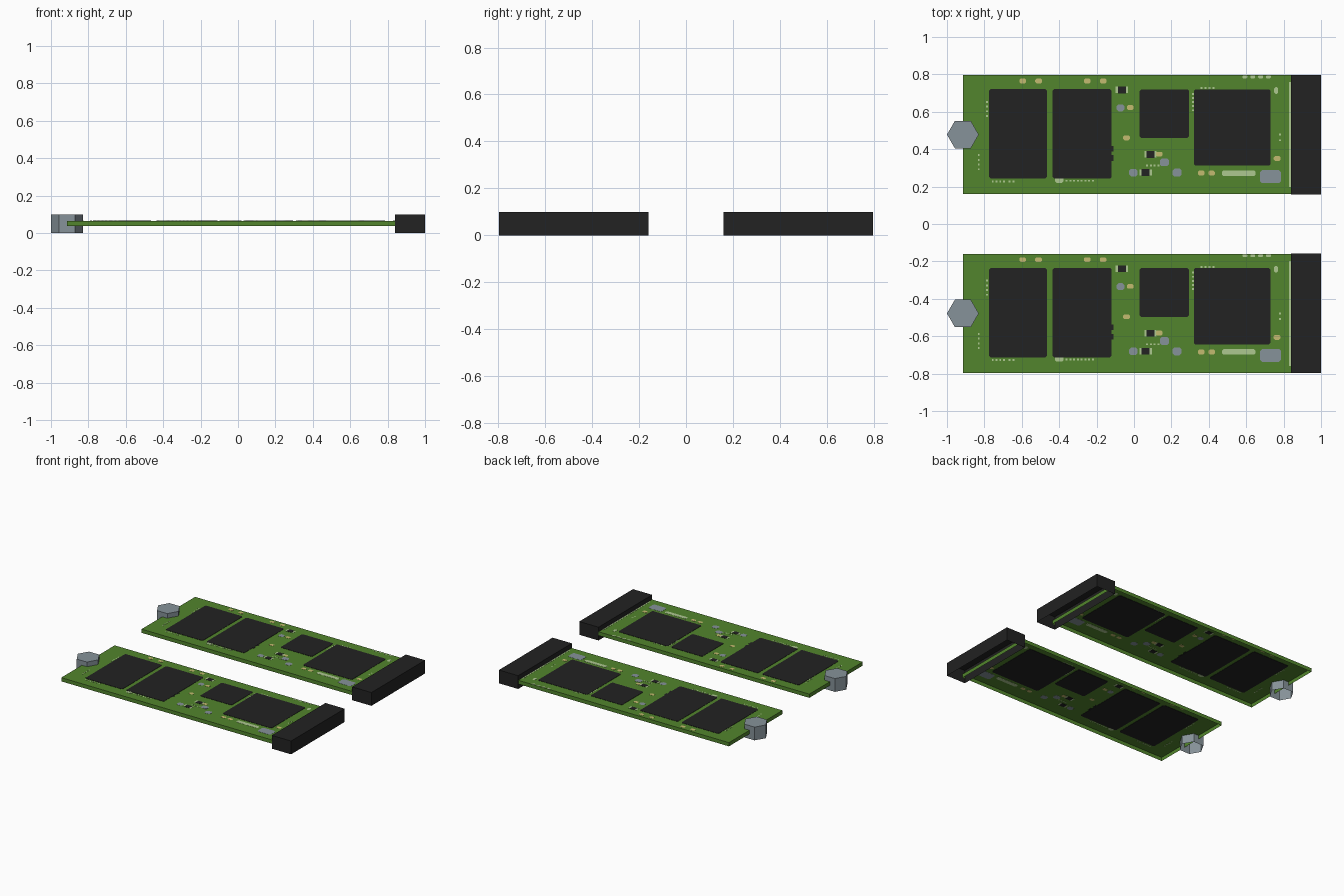
import bpy, bmesh, math

cube = bpy.data.objects.get("Cube")
if cube:
    bpy.data.objects.remove(cube, do_unlink=True)


def material(name, rgb):
    m = bpy.data.materials.new(name)
    m.use_nodes = True
    m.diffuse_color = (*rgb, 1)
    m.node_tree.nodes["Principled BSDF"].inputs["Base Color"].default_value = (*rgb, 1)
    return m


GREEN = material("board green", (0.085, 0.235, 0.026))
BLACK = material("plastic black", (0.016, 0.016, 0.016))
STEEL = material("steel grey", (0.24, 0.29, 0.32))
GOLD = material("pad gold", (0.55, 0.50, 0.16))
PALE = material("print pale green", (0.42, 0.58, 0.28))

TOP = 0.065          # height of the board surface
HALF = 0.318         # half width of a board


def prism(name, outline, z0, z1, mat, closed):
    """Extrude an outline upwards; an open prism has no underside."""
    bm = bmesh.new()
    low = [bm.verts.new((x, y, z0)) for x, y in outline]
    high = [bm.verts.new((x, y, z1)) for x, y in outline]
    n = len(outline)
    for i in range(n):
        j = (i + 1) % n
        bm.faces.new((low[i], low[j], high[j], high[i]))
    bm.faces.new(high)
    if closed:
        bm.faces.new(low[::-1])
    mesh = bpy.data.meshes.new(name)
    bm.to_mesh(mesh)
    bm.free()
    mesh.materials.append(mat)
    ob = bpy.data.objects.new(name, mesh)
    bpy.context.collection.objects.link(ob)
    return ob


def rect(x0, x1, y0, y1, cut=0):
    """Rectangle, with clipped corners if cut is above zero."""
    if not cut:
        return [(x0, y0), (x1, y0), (x1, y1), (x0, y1)]
    return [(x0 + cut, y0), (x1 - cut, y0), (x1, y0 + cut), (x1, y1 - cut),
            (x1 - cut, y1), (x0 + cut, y1), (x0, y1 - cut), (x0, y0 + cut)]


def plate(name, cx, cy, w, d, mat, y, cut=0.0, rise=0.001):
    """Thin patch that shows on both sides of the board surface."""
    outline = rect(cx - w / 2, cx + w / 2, y + cy - d / 2, y + cy + d / 2, cut)
    prism(name, outline, TOP - rise, TOP + rise, mat, True)


# memory and controller chips: centre x, centre y, width, depth
CHIPS = [(-0.62, 0.004, 0.31, 0.477), (-0.277, 0.004, 0.315, 0.477),
         (0.162, 0.112, 0.263, 0.26), (0.525, 0.038, 0.41, 0.408)]
GOLD_PADS = [(-0.595, 0.287), (-0.51, 0.287), (-0.25, 0.287), (-0.165, 0.287),
             (-0.04, -0.018), (-0.02, 0.145), (0.765, -0.128), (0.36, -0.206),
             (0.415, -0.206), (0.135, -0.105)]
STEEL_PADS = [(0.73, -0.225, 0.11, 0.07), (-0.072, 0.143, 0.042, 0.038),
              (-0.003, -0.203, 0.045, 0.04), (0.163, -0.148, 0.05, 0.042),
              (0.23, -0.203, 0.048, 0.042)]
PALE_PADS = [(0.56, -0.206, 0.18, 0.03), (-0.4, -0.243, 0.045, 0.03),
             (0.76, 0.236, 0.022, 0.036)]
RESISTORS = [(-0.065, 0.239), (0.088, -0.106), (0.062, -0.203)]
# rows of tiny printed marks: start x, start y, step x, step y, count
MARKS = [(-0.785, 0.1, 0, 0.025, 4), (-0.83, -0.185, 0, 0.025, 4),
         (-0.755, -0.25, 0.02, 0, 4), (-0.665, -0.25, 0.02, 0, 2),
         (-0.36, -0.247, 0.02, 0, 8), (0.315, 0.13, 0, 0.022, 5),
         (0.36, 0.249, 0.022, 0, 4), (0.07, -0.165, 0.02, 0, 4),
         (0.78, -0.03, 0, 0.03, 2)]

for side, y in (("back", 0.478), ("front", -0.478)):
    # circuit board shell, plastic connector, hexagonal screw
    prism(side + "_board", rect(-0.915, 0.86, y - HALF, y + HALF),
          0.037, TOP, GREEN, False)
    prism(side + "_connector", rect(0.84, 1.0, y - HALF - 0.001, y + HALF + 0.001),
          0, 0.1, BLACK, False)
    hexagon = [(-0.915 + 0.085 * math.cos(i * math.pi / 3),
                y + 0.085 * math.sin(i * math.pi / 3)) for i in range(6)]
    prism(side + "_screw", hexagon, 0, 0.1, STEEL, False)

    # chips
    for cx, cy, w, d in CHIPS:
        plate(side + "_chip", cx, cy, w, d, BLACK, y, 0.008, 0.002)

    # solder pads and small parts
    for cx, cy in GOLD_PADS:
        plate(side + "_gold_pad", cx, cy, 0.036, 0.026, GOLD, y, 0.007)
    for cx, cy, w, d in STEEL_PADS:
        plate(side + "_steel_pad", cx, cy, w, d, STEEL, y, 0.01)
    for cx, cy, w, d in PALE_PADS:
        plate(side + "_pale_pad", cx, cy, w, d, PALE, y, 0.008)
    for cx, cy in RESISTORS:
        plate(side + "_resistor_ends", cx, cy, 0.066, 0.034, PALE, y)
        plate(side + "_resistor", cx, cy, 0.042, 0.036, BLACK, y, 0, 0.0015)
    for i in range(4):
        plate(side + "_edge_pad", 0.593 + i * 0.042, 0.309, 0.026, 0.016, PALE, y, 0.004)
    for cy in (-0.125, -0.075):
        plate(side + "_chip_tab", -0.116, cy, 0.012, 0.03, BLACK, y)

    # contact strip beside the connector
    plate(side + "_contacts", 0.834, 0, 0.01, 0.56, PALE, y)

    # printed marks
    for x0, y0, dx, dy, count in MARKS:
        for i in range(count):
            plate(side + "_mark", x0 + i * dx, y0 + i * dy, 0.01, 0.01, PALE, y)
